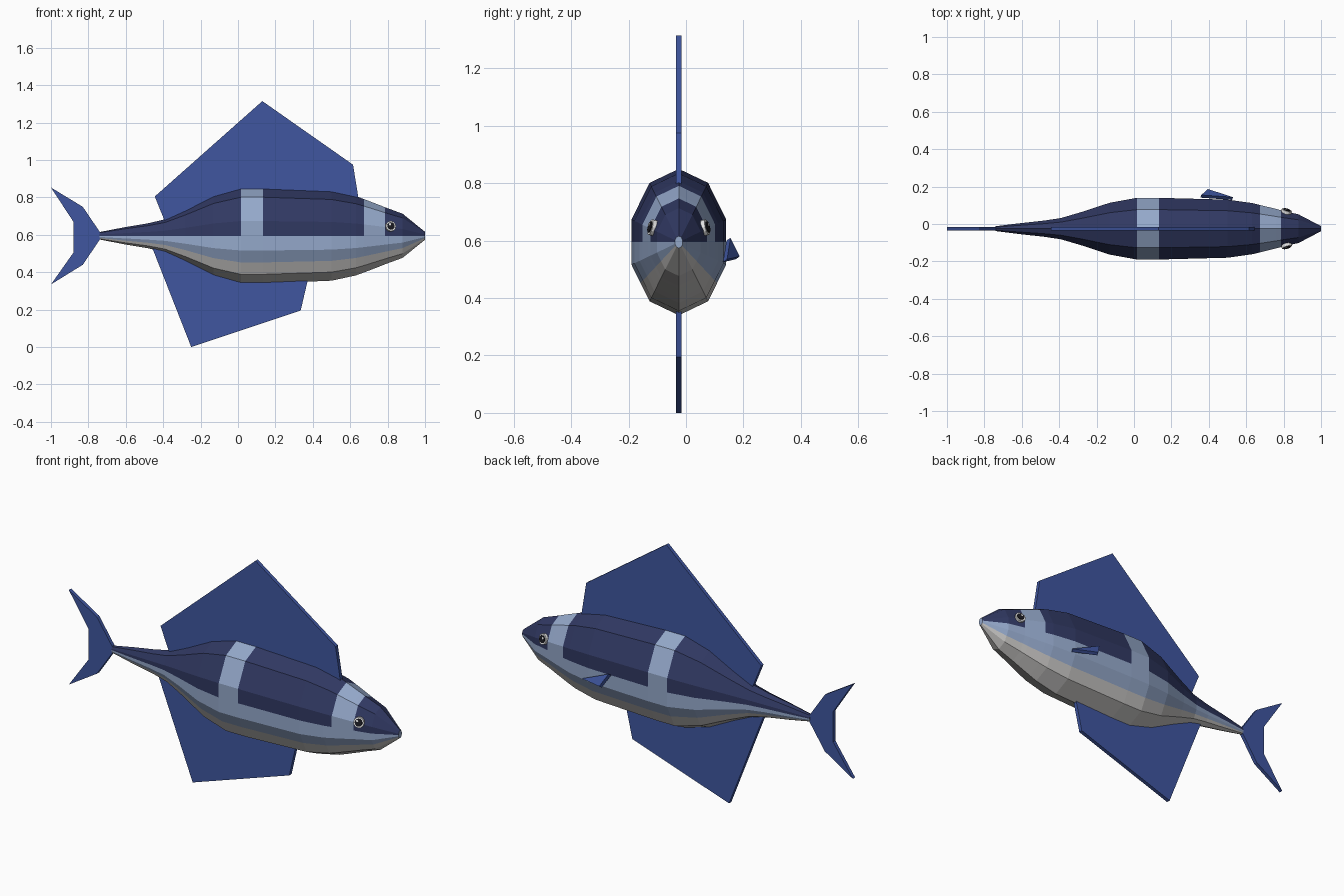
import bpy, bmesh, math
from mathutils import Vector, Matrix

if "Cube" in bpy.data.objects:
    bpy.data.objects.remove(bpy.data.objects["Cube"], do_unlink=True)

MID_Y, MID_Z = -0.025, 0.595


def material(name, rgb):
    m = bpy.data.materials.new(name)
    m.use_nodes = True
    m.diffuse_color = (*rgb, 1)
    m.node_tree.nodes["Principled BSDF"].inputs["Base Color"].default_value = (*rgb, 1)
    return m


navy = material("navy back", (0.03, 0.04, 0.122))
pale = material("pale blue flank", (0.296, 0.392, 0.591))
belly = material("grey belly", (0.54, 0.53, 0.52))
fin_blue = material("fin blue", (0.05, 0.093, 0.35))
white = material("eye white", (0.8, 0.8, 0.8))
black = material("pupil black", (0.01, 0.01, 0.015))


def finish(bm, name, mats):
    bmesh.ops.recalc_face_normals(bm, faces=bm.faces)
    mesh = bpy.data.meshes.new(name)
    bm.to_mesh(mesh)
    bm.free()
    for m in mats:
        mesh.materials.append(m)
    obj = bpy.data.objects.new(name, mesh)
    bpy.context.collection.objects.link(obj)
    return obj


def plate(name, points, offset, mat):
    """Extrude a flat outline by an offset vector."""
    bm = bmesh.new()
    face = bm.faces.new([bm.verts.new(p) for p in points])
    new = bmesh.ops.extrude_face_region(bm, geom=[face], use_keep_orig=True)["geom"]
    bmesh.ops.translate(bm, vec=offset,
                        verts=[v for v in new if isinstance(v, bmesh.types.BMVert)])
    return finish(bm, name, [mat])


# Body: ten-sided section, with extra points where the colours change
corners = [Vector((math.cos(math.radians(a)), math.sin(math.radians(a))))
           for a in range(90, -91, -36)]
half = []
for i, c in enumerate(corners):
    half.append(c)
    if i in (2, 3):
        half.append((c + corners[i + 1]) / 2)
ring = half + [Vector((-p.x, p.y)) for p in half[-2:0:-1]]
count, steps = len(ring), len(half) - 1

# Position along the body and half height there
stations = [(-0.74, 0.02), (-0.61, 0.045), (-0.48, 0.067), (-0.39, 0.088),
            (-0.28, 0.138), (-0.13, 0.214), (0.016, 0.255), (0.133, 0.255),
            (0.5, 0.24), (0.63, 0.212), (0.674, 0.196), (0.76, 0.163),
            (0.787, 0.152), (0.88, 0.118), (1.0, 0.021)]
bm = bmesh.new()
loops = [[bm.verts.new((x, MID_Y + p.x * r * 0.68, MID_Z + p.y * r)) for p in ring]
         for x, r in stations]
for s in range(len(loops) - 1):
    middle = (stations[s][0] + stations[s + 1][0]) / 2
    banded = 0.016 < middle < 0.133 or 0.674 < middle < 0.787
    for j in range(count):
        k = (j + 1) % count
        f = bm.faces.new((loops[s][j], loops[s][k], loops[s + 1][k], loops[s + 1][j]))
        row = j if j < steps else count - 1 - j
        if row < 3:
            f.material_index = 1 if banded else 0
        else:
            f.material_index = 1 if row < 5 else 2
for end in (loops[0], loops[-1]):
    bm.faces.new(end).material_index = 1
finish(bm, "body", [navy, pale, belly])

# Upright fins, as flat outlines in x and z
fins = {
    "dorsal_fin": [(-0.445, 0.805), (0.13, 1.315), (0.615, 0.975), (0.645, 0.79),
                   (0.67, 0.65), (-0.37, 0.62)],
    "anal_fin": [(-0.25, 0), (0.335, 0.195), (0.37, 0.345), (0.41, 0.5), (-0.47, 0.56)],
    "tail_fin": [(-0.735, 0.61), (-0.83, 0.75), (-1, 0.853), (-0.88, 0.67),
                 (-0.88, 0.505), (-1, 0.335), (-0.83, 0.44), (-0.735, 0.58)],
}
for name, outline in fins.items():
    plate(name, [(x, MID_Y - 0.01, z) for x, z in outline], (0, 0.02, 0), fin_blue)

# Single small side fin
plate("side_fin", [(0.53, 0.143, 0.535), (0.36, 0.155, 0.61), (0.395, 0.187, 0.545)],
      (-0.006, -0.014, -0.01), fin_blue)


# Eyes: thin discs stacked outward from the head
def disc(name, radius, depth, centre, direction, mat):
    bm = bmesh.new()
    turn = direction.to_track_quat("Z", "Y").to_matrix().to_4x4()
    bmesh.ops.create_cone(bm, cap_ends=True, segments=12, radius1=radius, radius2=radius,
                          depth=depth, matrix=Matrix.Translation(centre) @ turn)
    finish(bm, name, [mat])


for side, label in ((-1, "front"), (1, "back")):
    out = Vector((0.3, side, 0.25)).normalized()
    centre = Vector((0.815, MID_Y + side * 0.09, 0.645))
    disc(label + "_eye", 0.028, 0.02, centre, out, white)
    disc(label + "_pupil", 0.02, 0.008, centre + out * 0.01, out, black)
    glint = centre + out * 0.014 + Vector((-0.007, 0, 0.008))
    disc(label + "_eye_glint", 0.006, 0.004, glint, out, white)
